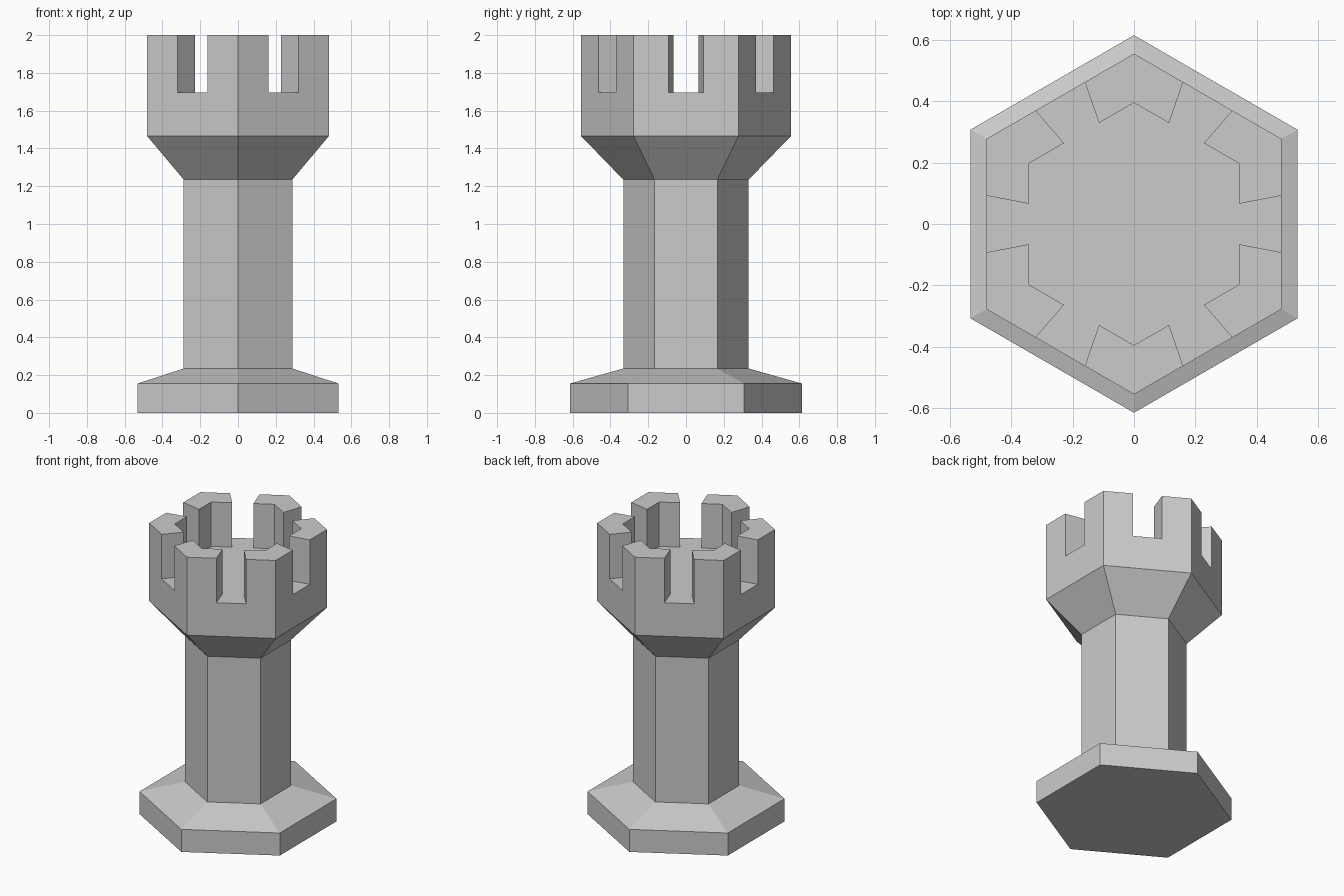
import bpy, bmesh, math

if "Cube" in bpy.data.objects:
    bpy.data.objects.remove(bpy.data.objects["Cube"])

SIDES = 6
Z_FLOOR, Z_TOP = 1.695, 2.0
R_OUT, R_IN = 0.555, 0.395

bm = bmesh.new()


def corner(k, r):
    a = math.radians(90) + k * math.tau / SIDES
    return r * math.cos(a), r * math.sin(a)


def ring(r, z, cuts=1):
    """Hexagon with corners on +-y, each side divided into equal cuts."""
    verts = []
    for k in range(SIDES):
        (x0, y0), (x1, y1) = corner(k, r), corner(k + 1, r)
        for c in range(cuts):
            t = c / cuts
            verts.append(bm.verts.new((x0 + (x1 - x0) * t, y0 + (y1 - y0) * t, z)))
    return verts


def bridge(low, high):
    n = len(low)
    for i in range(n):
        j = (i + 1) % n
        bm.faces.new((low[i], low[j], high[j], high[i]))


# Base, column and flared head
profile = [(0.615, 0), (0.615, 0.155), (0.332, 0.235), (0.332, 1.235), (R_OUT, 1.465)]
rings = [ring(r, z) for r, z in profile]
bm.faces.new(rings[0][::-1])
for low, high in zip(rings, rings[1:]):
    bridge(low, high)

# Head wall up to the floor, each side split in thirds for the gaps
outer, inner = ring(R_OUT, Z_FLOOR, 3), ring(R_IN, Z_FLOOR, 3)
bm.faces.new(inner)
for k in range(SIDES):
    i = 3 * k
    o = [outer[(i + c) % 18] for c in range(4)]
    bm.faces.new((rings[-1][k], rings[-1][(k + 1) % SIDES], *o[::-1]))
    # Gap floor
    bm.faces.new((outer[i + 1], outer[i + 2], inner[i + 2], inner[i + 1]))
    # Corner battlement
    low = [outer[i - 1], outer[i], outer[i + 1], inner[i + 1], inner[i], inner[i - 1]]
    high = [bm.verts.new((v.co.x, v.co.y, Z_TOP)) for v in low]
    bridge(low, high)
    bm.faces.new(high)

bmesh.ops.recalc_face_normals(bm, faces=bm.faces)
mesh = bpy.data.meshes.new("rook_tower")
bm.to_mesh(mesh)
bm.free()
bpy.context.collection.objects.link(bpy.data.objects.new("rook_tower", mesh))
